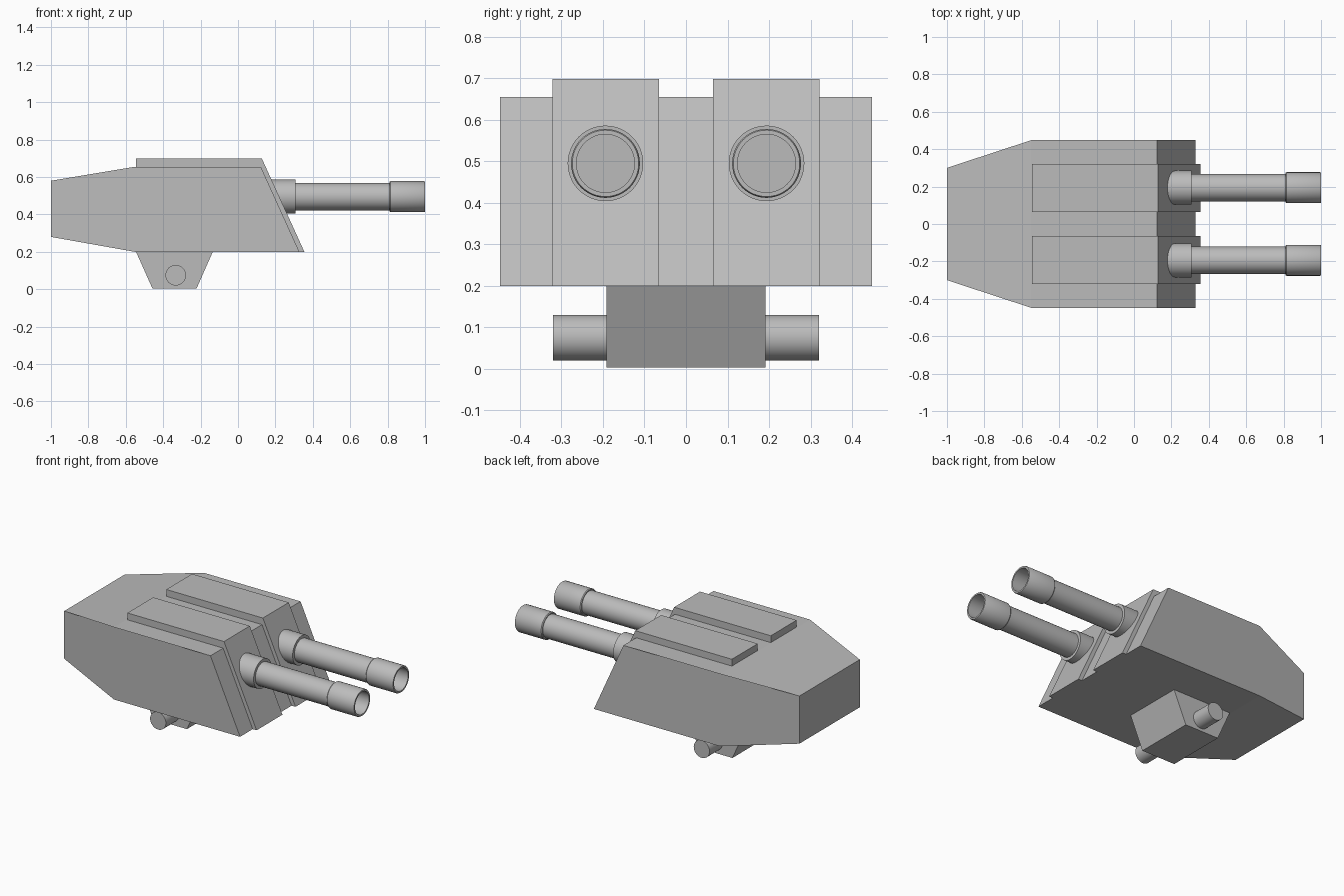
import bpy, bmesh, math
from mathutils import Matrix

cube = bpy.data.objects.get("Cube")
if cube:
    bpy.data.objects.remove(cube, do_unlink=True)

# Single painted metal
metal = bpy.data.materials.new("grey metal")
metal.use_nodes = True
colour = (0.5, 0.5, 0.5, 1)
metal.diffuse_color = colour
metal.node_tree.nodes["Principled BSDF"].inputs["Base Color"].default_value = colour


def finish(name, bm, smooth=False):
    bmesh.ops.recalc_face_normals(bm, faces=bm.faces)
    mesh = bpy.data.meshes.new(name)
    bm.to_mesh(mesh)
    bm.free()
    mesh.materials.append(metal)
    obj = bpy.data.objects.new(name, mesh)
    bpy.context.collection.objects.link(obj)
    if smooth:
        bpy.ops.object.select_all(action='DESELECT')
        obj.select_set(True)
        bpy.context.view_layer.objects.active = obj
        bpy.ops.object.shade_smooth_by_angle(angle=math.radians(35))
    return obj


def extrude_profile(profile, y0, y1):
    """Extrude an (x, z) outline from y0 to y1."""
    bm = bmesh.new()
    face = bm.faces.new([bm.verts.new((x, y0, z)) for x, z in profile])
    out = bmesh.ops.extrude_face_region(bm, geom=[face])
    moved = [v for v in out["geom"] if isinstance(v, bmesh.types.BMVert)]
    bmesh.ops.translate(bm, verts=moved, vec=(0, y1 - y0, 0))
    return bm


def lathe(name, profile, y, z, segments=48):
    """Spin an (x, radius) outline around a lengthwise axis."""
    bm = bmesh.new()
    verts = [bm.verts.new((x, y, z + r)) for x, r in profile]
    edges = [bm.edges.new(pair) for pair in zip(verts, verts[1:])]
    bmesh.ops.spin(bm, geom=verts + edges, cent=(0, y, z), axis=(1, 0, 0),
                   angle=math.tau, steps=segments, use_duplicate=False)
    bmesh.ops.remove_doubles(bm, verts=bm.verts, dist=0.0001)
    return finish(name, bm, smooth=True)


# Armoured hull, narrowed toward the rear
hull = extrude_profile([(-1, 0.28), (-1, 0.58), (-0.55, 0.655), (0.122, 0.655),
                        (0.328, 0.2), (-0.55, 0.2)], -0.448, 0.448)
for v in hull.verts:
    if v.co.x < -0.9:
        v.co.y *= 0.67
finish("hull", hull)

# Mounting block and cross pin
finish("mount_block", extrude_profile([(-0.545, 0.2), (-0.457, 0.003), (-0.222, 0.003),
                                       (-0.135, 0.2)], -0.191, 0.191))
pin = bmesh.new()
bmesh.ops.create_cone(pin, cap_ends=True, segments=40, radius1=0.055, radius2=0.055,
                      depth=0.64, matrix=Matrix.Translation((-0.333, 0, 0.075))
                      @ Matrix.Rotation(math.pi / 2, 4, 'X'))
finish("cross_pin", pin, smooth=True)

# Wrapped armour strips with a gun through each
strip = [(-0.545, 0.64), (-0.545, 0.698), (0.128, 0.698), (0.355, 0.2),
         (0.3, 0.2), (0.1, 0.64)]
for side, s in (("left", 1), ("right", -1)):
    y, z = 0.194 * s, 0.495
    finish(side + "_armour_strip", extrude_profile(strip, 0.065 * s, 0.322 * s))
    lathe(side + "_barrel_collar", [(0.12, 0), (0.12, 0.091), (0.308, 0.091),
                                    (0.308, 0)], y, z)
    lathe(side + "_barrel", [(0.2, 0), (0.2, 0.073), (0.815, 0.073), (0.815, 0)], y, z)
    lathe(side + "_muzzle", [(0.81, 0), (0.81, 0.079), (0.815, 0.083), (0.995, 0.083),
                             (1, 0.08), (1, 0.07), (0.82, 0.07), (0.82, 0)], y, z)
